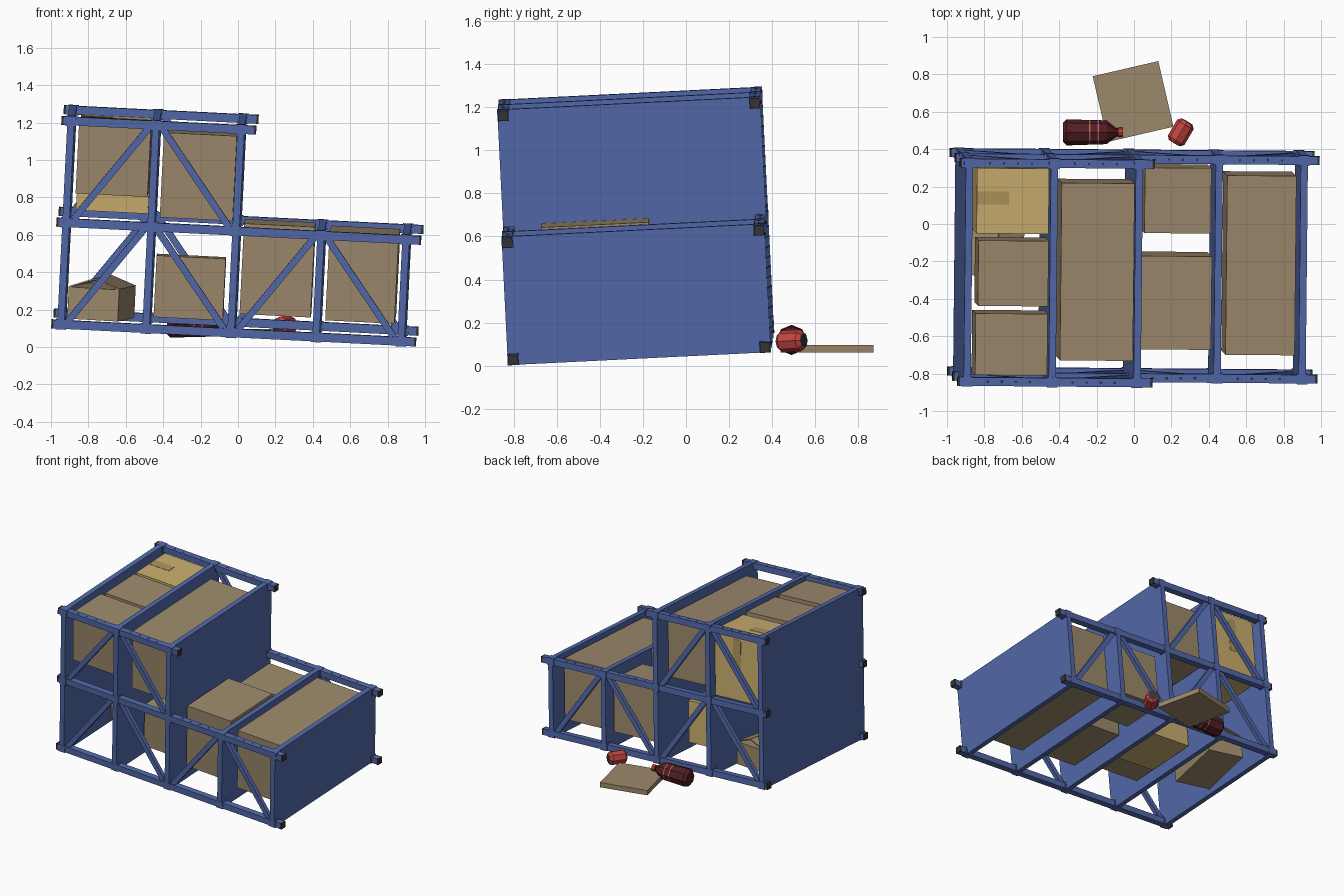
import bpy, bmesh, math
from mathutils import Matrix, Vector

if "Cube" in bpy.data.objects:
    bpy.data.objects.remove(bpy.data.objects["Cube"])


def mat(name, r, g, b):
    m = bpy.data.materials.new(name)
    m.diffuse_color = (r, g, b, 1)
    m.use_nodes = True
    m.node_tree.nodes["Principled BSDF"].inputs["Base Color"].default_value = m.diffuse_color
    return m


BLUE = mat("blue_metal", .084, .139, .40)
DARK = mat("dark_cap", .035, .035, .035)
CARD = mat("cardboard", .335, .25, .148)
TAN = mat("yellow_cardboard", .58, .42, .155)
TAPE = mat("tape", .41, .30, .11)
GLASS = mat("dark_red_bottle", .085, .013, .016)
RED = mat("red", .54, .06, .052)
LABEL = mat("pale_red_label", .45, .14, .11)

# Tilted frame of the rack
ex = Vector((1, -.008, -.05)).normalized()
ez = Vector((.05, -.05, 1)).normalized()
ey = ez.cross(ex).normalized()
ez = ex.cross(ey)
TILT = Matrix((ex, ey, ez)).transposed().to_4x4()
RACK = Matrix.Translation((-.947, -.787, .122)) @ TILT


def add_box(name, size, matrix, material):
    bm = bmesh.new()
    bmesh.ops.create_cube(bm, size=1)
    bm.transform(Matrix.Diagonal((*size, 1)))
    me = bpy.data.meshes.new(name)
    bm.to_mesh(me)
    bm.free()
    ob = bpy.data.objects.new(name, me)
    ob.matrix_world = matrix
    me.materials.append(material)
    bpy.context.collection.objects.link(ob)
    return ob


def rack_box(name, lo, hi, material):
    lo, hi = Vector(lo), Vector(hi)
    return add_box(name, hi - lo, RACK @ Matrix.Translation((lo + hi) / 2), material)


def carton(name, x, y, z, material, yaw=0):
    """Box given by x and y range and the z range of its front face."""
    c = Vector(((x[0] + x[1]) / 2, (y[0] + y[1]) / 2,
                (z[0] + z[1]) / 2 + .0275 * (y[1] - y[0])))
    m = Matrix.Translation(c) @ TILT @ Matrix.Rotation(yaw, 4, 'Z')
    size = (x[1] - x[0] - .015, y[1] - y[0] - .02, z[1] - z[0])
    add_box(name, size, m, material)
    return m, size


BAY, DEPTH, LEVEL = .455, 1.17, .545
H = .023   # half thickness of a beam

# Long beams with end caps, front and back
for li, bays in enumerate((4, 4, 2)):
    w = li * LEVEL
    for side, v in (("front", 0), ("back", DEPTH)):
        end = bays * BAY + .076
        rack_box(f"{side}_beam_{li}", (-.045, v - H, w - H), (end, v + H, w + H), BLUE)
        for u in (-.045, end):
            rack_box(f"{side}_end_cap_{li}", (u - .006, v - .0235, w - .0235),
                     (u + .006, v + .0235, w + .0235), DARK)
        # Sleeves where the beams meet the panels
        for b in range(bays + 1):
            u = b * BAY
            rack_box(f"{side}_sleeve_{li}_{b}", (u - .028, v - .027, w - .027),
                     (u + .028, v + .027, w + .027), BLUE)
        # Small holes in the upper faces
        if li:
            for b in range(0 if li == 2 else 2, bays):
                for k in range(4):
                    u = b * BAY + .11 + k * .075
                    rack_box("beam_hole", (u - .006, v - .006, w + H - .002),
                             (u + .006, v + .006, w + H + .001), DARK)

# Cross panels and diagonal braces
for li, bays in enumerate((4, 2)):
    w = li * LEVEL
    for b in range(bays + 1):
        u = b * BAY
        rack_box(f"cross_panel_{li}_{b}", (u - .019, -.026, w - .026),
                 (u + .019, DEPTH + .026, w + LEVEL + .026), BLUE)
    for b in range(bays):
        up = 1 if b % 2 == 0 else -1
        run, rise = BAY - .07, LEVEL - .03
        m = Matrix.Rotation(-up * math.atan2(rise, run), 4, 'Y')
        for side, v in (("front", 0), ("back", DEPTH)):
            place = RACK @ Matrix.Translation(((b + .5) * BAY, v, w + LEVEL / 2)) @ m
            add_box(f"{side}_brace_{li}_{b}", (math.hypot(run, rise), .03, .036), place, BLUE)

# Cartons on the upper shelf
carton("upper_front_carton", (-.865, -.465), (-.81, -.46), (.81, 1.195), CARD)
carton("upper_middle_carton", (-.85, -.46), (-.44, -.07), (.82, 1.205), CARD)
ym, ys = carton("upper_yellow_carton", (-.86, -.46), (-.05, .32), (.72, 1.215), TAN)
carton("upper_long_carton", (-.41, -.005), (-.73, .24), (.68, 1.135), CARD)

# Cartons on the lower shelf
carton("lower_carton_front_half", (-.45, -.065), (-.53, -.32), (.15, .48), CARD)
carton("lower_yellow_carton", (-.44, -.065), (-.34, .08), (.15, .465), TAN)
carton("lower_right_carton", (.015, .41), (-.67, -.15), (.165, .65), CARD)
carton("lower_back_carton", (.04, .41), (-.05, .32), (.20, .60), CARD)
carton("lower_long_carton", (.475, .86), (-.70, .28), (.13, .59), CARD)

# Tape on the yellow carton
tape = Matrix.Translation((-.105, .015, ys[2] / 2))
add_box("top_tape", (.17, .07, .004), ym @ tape, TAPE)
add_box("back_tape", (.065, .004, .26), ym @ Matrix.Translation((0, ys[1] / 2, .08)), TAPE)

# Low open carton with raised flaps
om, osz = carton("open_carton", (-.875, -.585), (-.30, .20), (.14, .31), CARD, math.radians(-10))
for s in (-1, 1):
    flap = (om @ Matrix.Translation((s * osz[0] * .25, 0, osz[2] / 2 + .025))
            @ Matrix.Rotation(s * math.radians(20), 4, 'Y'))
    add_box("open_carton_flap", (osz[0] * .53, osz[1], .008), flap, CARD)

# Flat sheet lying behind the rack
add_box("flat_carton", (.36, .36, .037),
        Matrix.Translation((-.005, .655, .079)) @ Matrix.Rotation(math.radians(13), 4, 'Z'), CARD)


def lathe(name, profile, sides, matrix, materials, rule):
    """Turn a (position, radius) profile about the local z axis."""
    bm = bmesh.new()
    rings = []
    for z, r in profile:
        rings.append([bm.verts.new((r * math.cos(2 * math.pi * k / sides),
                                    r * math.sin(2 * math.pi * k / sides), z))
                      for k in range(sides)])
    for i in range(len(rings) - 1):
        for k in range(sides):
            n = (k + 1) % sides
            f = bm.faces.new((rings[i][k], rings[i][n], rings[i + 1][n], rings[i + 1][k]))
            f.material_index = rule(i)
    bm.faces.new(rings[0][::-1]).material_index = rule(0)
    bm.faces.new(rings[-1]).material_index = rule(len(rings) - 2)
    me = bpy.data.meshes.new(name)
    bm.to_mesh(me)
    bm.free()
    for m in materials:
        me.materials.append(m)
    ob = bpy.data.objects.new(name, me)
    ob.matrix_world = matrix
    bpy.context.collection.objects.link(ob)


# Bottle lying on its side, neck towards +x
lathe("bottle", [(0, .05), (.02, .07), (.14, .066), (.148, .066), (.185, .066), (.193, .066),
                 (.235, .062), (.285, .022), (.295, .022), (.296, .025), (.32, .025)], 8,
      Matrix.Translation((-.38, .49, .12)) @ Matrix.Rotation(math.pi / 2, 4, 'Y'),
      [GLASS, RED, LABEL],
      lambda i: 2 if i in (2, 4) else 1 if i >= 8 else 0)

# Drink can lying beside it
axis = Vector((.5, .85, .05)).normalized()
lathe("can", [(-.067, .032), (-.064, .038), (-.048, .051), (.048, .051), (.064, .038),
              (.066, .034), (.067, .032)], 8,
      Matrix.Translation((.25, .49, .115)) @ axis.to_track_quat('Z', 'Y').to_matrix().to_4x4(),
      [RED, DARK], lambda i: 1 if i in (0, 5) else 0)
